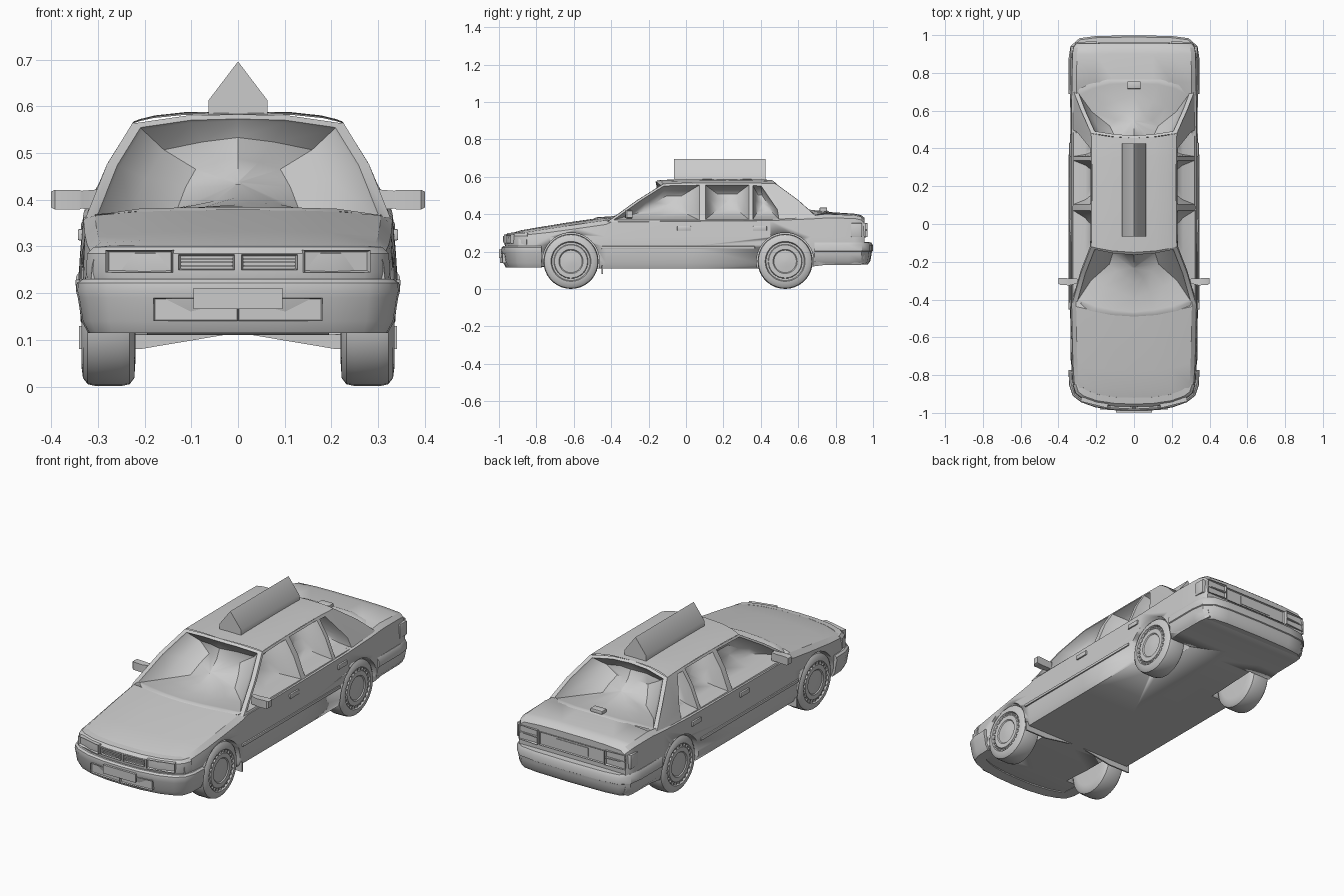
import bpy, bmesh, math
from mathutils import Vector, Matrix

if "Cube" in bpy.data.objects:
    bpy.data.objects.remove(bpy.data.objects["Cube"])


def finish(name, bm, angle=35):
    bmesh.ops.remove_doubles(bm, verts=bm.verts, dist=0.0004)
    bmesh.ops.recalc_face_normals(bm, faces=bm.faces)
    me = bpy.data.meshes.new(name)
    bm.to_mesh(me)
    bm.free()
    ob = bpy.data.objects.new(name, me)
    bpy.context.collection.objects.link(ob)
    select(ob)
    bpy.ops.object.shade_smooth_by_angle(angle=math.radians(angle))
    return ob


def select(ob):
    bpy.ops.object.select_all(action='DESELECT')
    ob.select_set(True)
    bpy.context.view_layer.objects.active = ob


def loft(bm, rings, closed=True, caps=True):
    vs = [[bm.verts.new(p) for p in r] for r in rings]
    n = len(vs[0])
    for a, b in zip(vs, vs[1:]):
        for i in range(n if closed else n - 1):
            j = (i + 1) % n
            bm.faces.new((a[i], a[j], b[j], b[i]))
    if caps:
        bm.faces.new(vs[0])
        bm.faces.new(vs[-1])
    return vs


def box(name, loc, size, rot=0, bevel=0.0, inset=0.0, face=-1):
    """Box; optionally its front or back face is framed and recessed."""
    bm = bmesh.new()
    bmesh.ops.create_cube(bm, size=1)
    bmesh.ops.scale(bm, vec=size, verts=bm.verts)
    if bevel:
        bmesh.ops.bevel(bm, geom=bm.edges[:], offset=bevel, segments=2, affect='EDGES', profile=0.5)
    if inset:
        bm.normal_update()
        f = [f for f in bm.faces if f.normal.y * face > 0.9]
        bmesh.ops.inset_region(bm, faces=f, thickness=inset, depth=0)
        bmesh.ops.translate(bm, vec=(0, -face * size[1] * 0.5, 0), verts=f[0].verts)
    bmesh.ops.transform(bm, matrix=Matrix.Translation(loc) @ Matrix.Rotation(rot, 4, 'Z'), verts=bm.verts)
    return finish(name, bm)


def sweep(name, path, profile):
    """Sweep an (outward offset, z) profile round a mirrored plan path."""
    pts = [Vector((-x, y)) for x, y in reversed(path[1:])] + [Vector(p) for p in path]
    side = 1 if path[0][1] < 0 else -1
    rings = []
    for i, p in enumerate(pts):
        t = (pts[min(i + 1, len(pts) - 1)] - pts[max(i - 1, 0)]).normalized()
        n = Vector((t.y, -t.x)) * side
        rings.append([(p.x + n.x * d, p.y + n.y * d, z) for d, z in profile])
    bm = bmesh.new()
    loft(bm, rings)
    return finish(name, bm)


# Lower body: y, half width, bottom, top, shoulder height
stations = [(-.94, .315, .13, .297, .285), (-.88, .327, .12, .315, .292), (-.78, .333, .12, .332, .303),
            (-.62, .338, .11, .358, .325), (-.48, .34, .11, .378, .345), (-.40, .341, .11, .375, .358),
            (0, .342, .11, .375, .362), (.45, .342, .11, .38, .366), (.67, .34, .12, .402, .375),
            (.75, .338, .13, .413, .38), (.90, .336, .13, .403, .378), (.935, .33, .13, .396, .37),
            (.955, .315, .14, .38, .355)]
rings = []
for y, w, zb, zt, zs in stations:
    dip = .05 if -.45 < y < .7 else 0  # sunken cabin floor
    half = [(0, zb), (.6 * w, zb), (.95 * w, zb), (.985 * w, zb + .03), (w, .225), (.99 * w, .28 if zs > .3 else .26),
            (.97 * w, zs), (.90 * w, zs + .65 * (zt - zs)), (.6 * w, zs + .92 * (zt - zs) - dip),
            (.3 * w, zt - dip), (0, zt - dip)]
    loop = half + [(-x, z) for x, z in reversed(half[1:-1])]
    bow = .05 if y < -.45 else 0
    rings.append([(x, y + bow * (x / .33) ** 2, z) for x, z in loop])
bm = bmesh.new()
loft(bm, rings)
body = finish("lower_body", bm, 30)

# Wheel wells
AXLES = (-.615, .53)
for y in AXLES:
    for s in (-1, 1):
        bm = bmesh.new()
        bmesh.ops.create_cone(bm, cap_ends=True, segments=40, radius1=.153, radius2=.153, depth=.24,
                              matrix=Matrix.Translation((s * .315, y, .148)) @ Matrix.Rotation(math.pi / 2, 4, 'Y'))
        cutter = finish("wheel_well_cutter", bm)
        cutter.hide_render = True
        mod = body.modifiers.new("well", 'BOOLEAN')
        mod.object, mod.operation, mod.solver = cutter, 'DIFFERENCE', 'EXACT'
        select(body)
        bpy.ops.object.modifier_apply(modifier=mod.name)
        bpy.data.objects.remove(cutter)

# Wheels: tyre, rim groove and hubcap lathed in one profile
tyre = [(.22, .02), (.22, .10), (.222, .13), (.232, .143), (.25, .147), (.305, .147), (.322, .143), (.332, .13),
        (.335, .107), (.326, .102), (.326, .092), (.333, .088), (.333, .065), (.328, .06), (.331, .03), (.333, .01)]
for label, y in zip(("front", "rear"), AXLES):
    for s in (-1, 1):
        bm = bmesh.new()
        loft(bm, [[(s * x, y + r * math.cos(k * math.tau / 36), .148 + r * math.sin(k * math.tau / 36))
                   for k in range(36)] for x, r in tyre])
        for k in range(24):
            m = (Matrix.Translation((s * .328, y, .148)) @ Matrix.Rotation(k * math.tau / 24, 4, 'X')
                 @ Matrix.Translation((0, .096, 0)) @ Matrix.Diagonal((.008, .012, .008, 1)))
            bmesh.ops.create_cube(bm, size=1, matrix=m)
        finish(label + "_wheel", bm)


# Greenhouse: window panels with cupped recesses, pillars and roof
def side_x(z):
    d = z - .375
    return .322 - .3 * d - 1.1 * d * abs(d)


def window(bm, outline, inward, rim=.09, lobes=False):
    """Flush frame round a smooth cup; lobes makes the cup shallower at x = 0."""
    outline = [Vector(p) for p in outline]
    c = sum(outline, Vector()) / len(outline)
    inward = Vector(inward)
    rings = []
    for k, d in ((0, 0), (rim, 0), (rim + .02, .07), (.3, .55), (.6, .9), (.97, 1)):
        ring = [p.lerp(c, k) for p in outline]
        rings.append([p + inward * d * (min(1, .5 + 4 * abs(p.x)) if lobes else 1) for p in ring])
    loft(bm, rings, caps=False)
    bm.faces.new([bm.verts.new(p) for p in rings[-1]])


bm = bmesh.new()
sides = [([(-.42, .36), (-.17, .36), (.09, .36), (.09, .48), (.09, .567), (-.12, .563), (-.26, .475)], .1),
         ([(.09, .36), (.35, .36), (.35, .48), (.35, .567), (.09, .567), (.09, .48)], .11),
         ([(.35, .36), (.51, .36), (.50, .42), (.40, .566), (.35, .567), (.35, .48)], .13)]
pillar = [(.51, .36), (.70, .385), (.60, .475), (.48, .563), (.40, .566), (.50, .42)]
for s in (-1, 1):
    for poly, rim in sides:
        window(bm, [(s * side_x(z), y, z) for y, z in poly], (-s * .10, 0, 0), rim)
    bm.faces.new([bm.verts.new((s * side_x(z), y, z)) for y, z in pillar])


def symmetric(half):
    return half + [(-x, y, z) for x, y, z in reversed(half) if x]


window(bm, symmetric([(0, -.49, .378), (.12, -.482, .377), (.23, -.46, .374), (side_x(.36), -.42, .36),
                      (side_x(.475), -.26, .475), (side_x(.563), -.12, .563), (.11, -.143, .58), (0, -.15, .583)]),
       (0, .16, -.045), .08, True)
window(bm, symmetric([(0, .765, .415), (.14, .765, .413), (.24, .74, .405), (side_x(.385), .70, .385),
                      (side_x(.475), .60, .475), (side_x(.563), .48, .563), (.11, .462, .58), (0, .455, .583)]),
       (0, -.15, -.04), .08, True)
roof = []
for y, z, h, bow in ((-.12, .563, .020, -.03), (-.02, .566, .021, -.01), (.09, .567, .021, 0), (.22, .568, .021, 0),
                     (.35, .567, .021, 0), (.40, .566, .021, 0), (.48, .563, .020, -.025)):
    xs = side_x(z)
    roof.append([(f * xs, y + bow * (1 - f * f), z + h * (1 - abs(f) ** 4)) for f in
                 (-1, -.93, -.8, -.5, 0, .5, .8, .93, 1)])
loft(bm, roof, closed=False, caps=False)
finish("cabin", bm, 40)

# Roof sign
bm = bmesh.new()
section = [(-.063, .575), (.063, .575), (.063, .613), (0, .696), (-.063, .613)]
loft(bm, [[(x, y, z) for x, z in section] for y in (-.065, .425)])
finish("roof_sign", bm, 60)

# Nose and bumpers
front = [(0, -.965), (.10, -.962), (.2, -.947), (.27, -.922), (.305, -.895), (.32, -.85), (.323, -.772)]
rear = [(0, .972), (.2, .968), (.28, .958), (.312, .93), (.32, .87), (.32, .688)]
sweep("nose", front[:6], [(-.06, .215), (0, .22), (.006, .245), (.003, .285), (-.012, .299), (-.045, .303)])
sweep("front_bumper", front, [(-.06, .118), (-.002, .115), (.012, .14), (.02, .19), (.024, .205), (.022, .222),
                              (.012, .23), (-.05, .232)])
sweep("rear_bumper", rear, [(-.05, .132), (0, .132), (.014, .15), (.02, .185), (.022, .2), (.027, .203),
                            (.027, .235), (.018, .25), (-.03, .252)])
box("front_plate", (0, -.993, .188), (.19, .012, .045))
for s in (-1, 1):
    box("lower_intake", (s * .09, -.978, .165), (.18, .018, .05), s * .07, inset=.003)
    box("headlamp", (s * .21, -.945, .268), (.145, .024, .048), s * .24, inset=.006)
    box("grille", (s * .067, -.966, .266), (.12, .02, .034), s * .05, inset=.005)
    for z in (.259, .266, .273):
        box("grille_slat", (s * .067, -.968, z), (.11, .01, .003), s * .05)
    # Tail lamps
    box("tail_lamp", (s * .255, .95, .315), (.115, .03, .075), -s * .08, inset=.005, face=1)
    box("tail_lamp_bar", (s * .255, .957, .315), (.11, .012, .006), -s * .08)
    box("side_tail_lamp", (s * .318, .912, .315), (.036, .06, .075), bevel=.004)
    # Side trim, handles, mirrors and mud flaps
    box("rub_strip", (s * .343, -.042, .222), (.01, .82, .015), bevel=.003)
    for y in (-.01, .395):
        box("door_handle", (s * .337, y, .325), (.012, .075, .024), bevel=.003)
    bm = bmesh.new()
    loft(bm, [[(s * x, y - .05 * (.4 - x), z) for y, z in ((-.32 - e, .40 - h), (-.285, .40 - h),
                                                           (-.285, .40 + h), (-.32 - e, .40 + h))]
              for x, h, e in ((.30, .022, -.01), (.335, .019, 0), (.34, .021, .002), (.392, .021, .002), (.40, .017, -.005))])
    finish("door_mirror", bm)
    bm = bmesh.new()
    loft(bm, [[(s * .02, y, .112), (s * .21, y, .08), (s * .34, y, .08), (s * .34, y, .13), (s * .2, y, .13)]
              for y in (-.452, -.444)])
    finish("mud_flap", bm)
box("plate_recess", (0, .952, .312), (.38, .02, .07), inset=.006, face=1)
box("rear_plate", (0, .953, .312), (.19, .01, .045))
box("high_brake_lamp", (0, .735, .425), (.07, .04, .022), bevel=.004)
